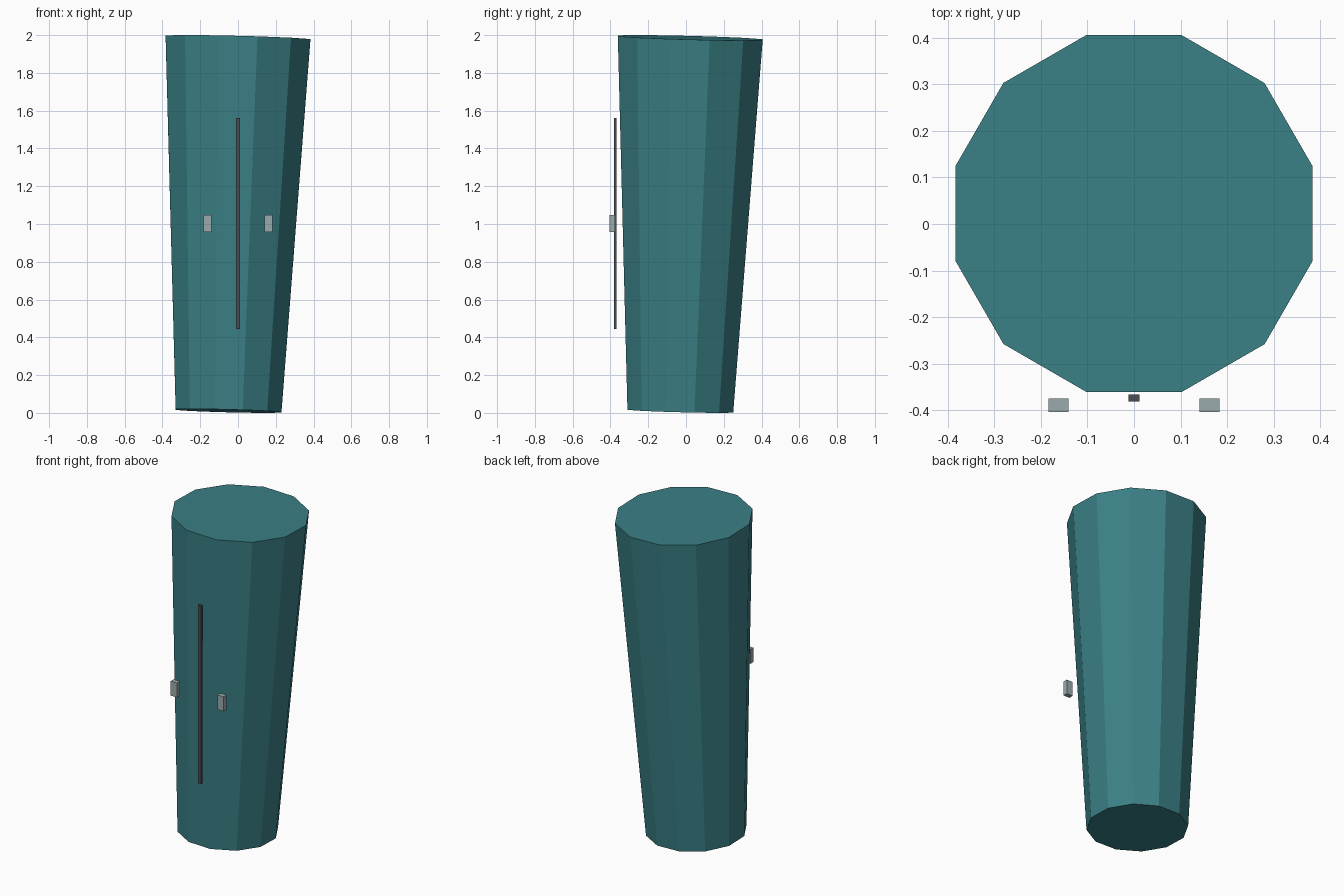
import bpy
import bmesh
import math
from mathutils import Vector, Matrix

if "Cube" in bpy.data.objects:
    bpy.data.objects.remove(bpy.data.objects["Cube"])


def material(name, rgb):
    m = bpy.data.materials.new(name)
    m.diffuse_color = (*rgb, 1.0)
    m.use_nodes = True
    m.node_tree.nodes["Principled BSDF"].inputs["Base Color"].default_value = m.diffuse_color
    return m


teal = material("teal", (0.042, 0.216, 0.238))
charcoal = material("charcoal", (0.07, 0.075, 0.085))
grey = material("pale grey", (0.33, 0.41, 0.42))


def finish(name, bm, mat):
    me = bpy.data.meshes.new(name)
    bm.to_mesh(me)
    bm.free()
    me.materials.append(mat)
    ob = bpy.data.objects.new(name, me)
    bpy.context.collection.objects.link(ob)
    return ob


def box(name, low, high, mat):
    low, high = Vector(low), Vector(high)
    bm = bmesh.new()
    bmesh.ops.create_cube(bm, size=1.0, matrix=Matrix.Translation((low + high) / 2)
                          @ Matrix.Diagonal((*(high - low), 1.0)))
    return finish(name, bm, mat)


# Leaning twelve-sided tapered body, its ends square to the leaning axis
base, top = Vector((-0.05, -0.03, 0.0105)), Vector((0.0, 0.0225, 1.986))
axis = top - base
lean = Vector((0, 0, 1)).rotation_difference(axis).to_matrix().to_4x4()
bm = bmesh.new()
bmesh.ops.create_cone(bm, cap_ends=True, segments=12, radius1=0.29, radius2=0.397,
                      depth=axis.length,
                      matrix=Matrix.Translation((base + top) / 2) @ lean
                      @ Matrix.Rotation(math.radians(15), 4, 'Z'))
finish("tapered_body", bm, teal)

# Upright seam strip in front of the body
box("seam_strip", (-0.0115, -0.382, 0.445), (0.0115, -0.367, 1.562), charcoal)

# Pair of small blocks either side of the strip
for side, x in (("left", -0.162), ("right", 0.162)):
    box(side + "_block", (x - 0.0215, -0.404, 0.957), (x + 0.0215, -0.375, 1.048), grey)
